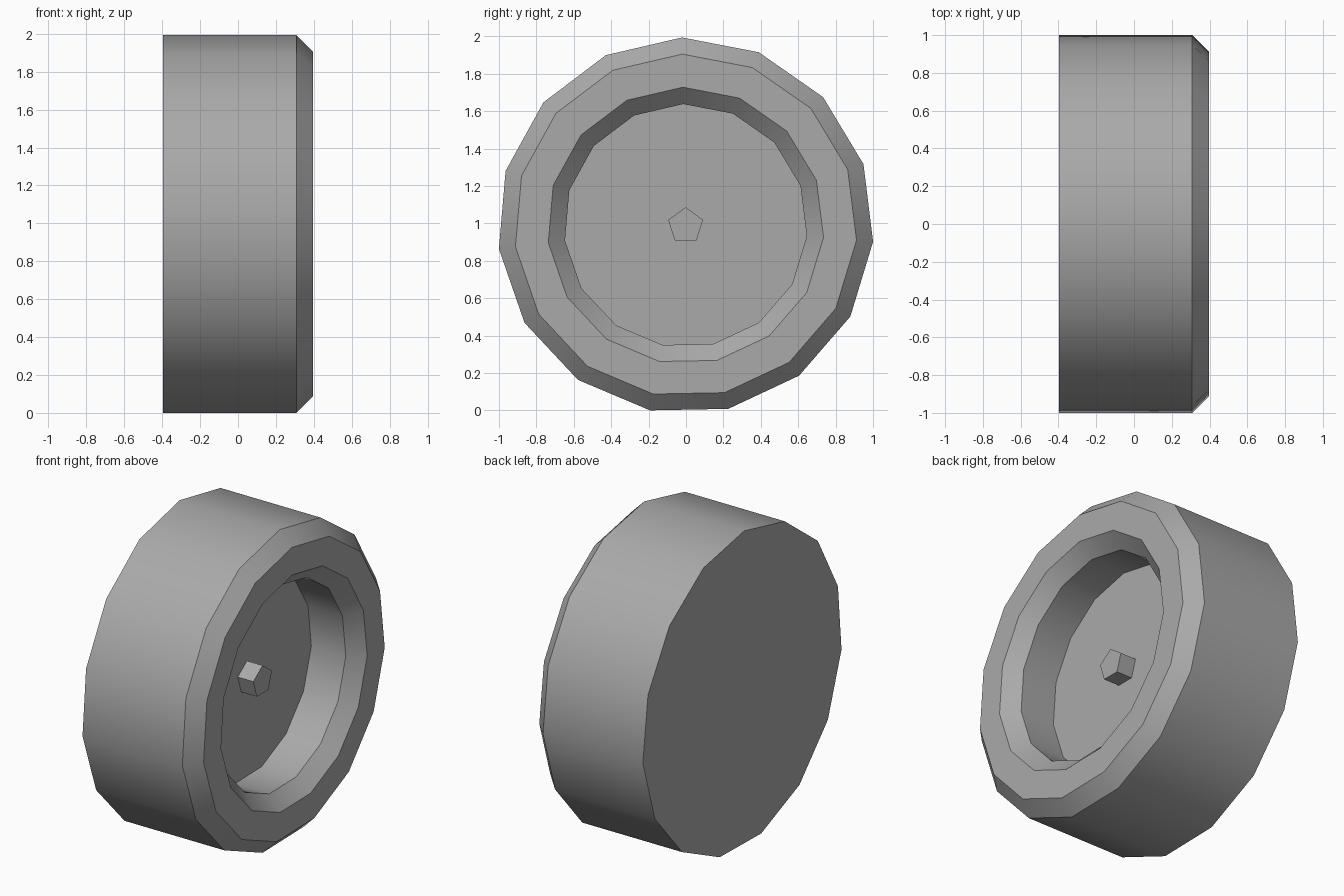
import bpy, bmesh, math

cube = bpy.data.objects.get("Cube")
if cube:
    bpy.data.objects.remove(cube, do_unlink=True)

CENTRE_Y, CENTRE_Z = -0.002, 0.988

grey = bpy.data.materials.new("mid grey")
grey.use_nodes = True
COLOUR = (0.4, 0.4, 0.4, 1.0)
grey.diffuse_color = COLOUR
grey.node_tree.nodes["Principled BSDF"].inputs["Base Color"].default_value = COLOUR


def lathe_x(name, profile, sides, turn):
    """Revolve (x, radius) points about the x axis and cap both ends."""
    bm = bmesh.new()
    rings = []
    for x, r in profile:
        angles = [math.radians(90 + turn + 360 * k / sides) for k in range(sides)]
        rings.append([bm.verts.new((x, r * math.cos(a), r * math.sin(a))) for a in angles])
    for a, b in zip(rings, rings[1:]):
        for k in range(sides):
            n = (k + 1) % sides
            bm.faces.new((a[k], a[n], b[n], b[k]))
    bm.faces.new(rings[0])
    bm.faces.new(rings[-1])
    bmesh.ops.recalc_face_normals(bm, faces=bm.faces)
    mesh = bpy.data.meshes.new(name)
    bm.to_mesh(mesh)
    bm.free()
    mesh.materials.append(grey)
    obj = bpy.data.objects.new(name, mesh)
    obj.location = (0, CENTRE_Y, CENTRE_Z)
    bpy.context.collection.objects.link(obj)
    bpy.ops.object.select_all(action="DESELECT")
    obj.select_set(True)
    bpy.context.view_layer.objects.active = obj
    bpy.ops.object.shade_smooth_by_angle(angle=math.radians(30))
    return obj


# Wheel: flat back, tread, outer bevel, rim face, inner bevel, recess wall and floor
lathe_x("wheel", [(-0.396, 1.006), (0.308, 1.006), (0.396, 0.917),
                  (0.396, 0.74), (0.308, 0.65), (0.065, 0.65)], 15, 1.1)

# Five-sided hub standing on the recess floor
lathe_x("hub_pin", [(0.06, 0.098), (0.175, 0.098)], 5, 0)
